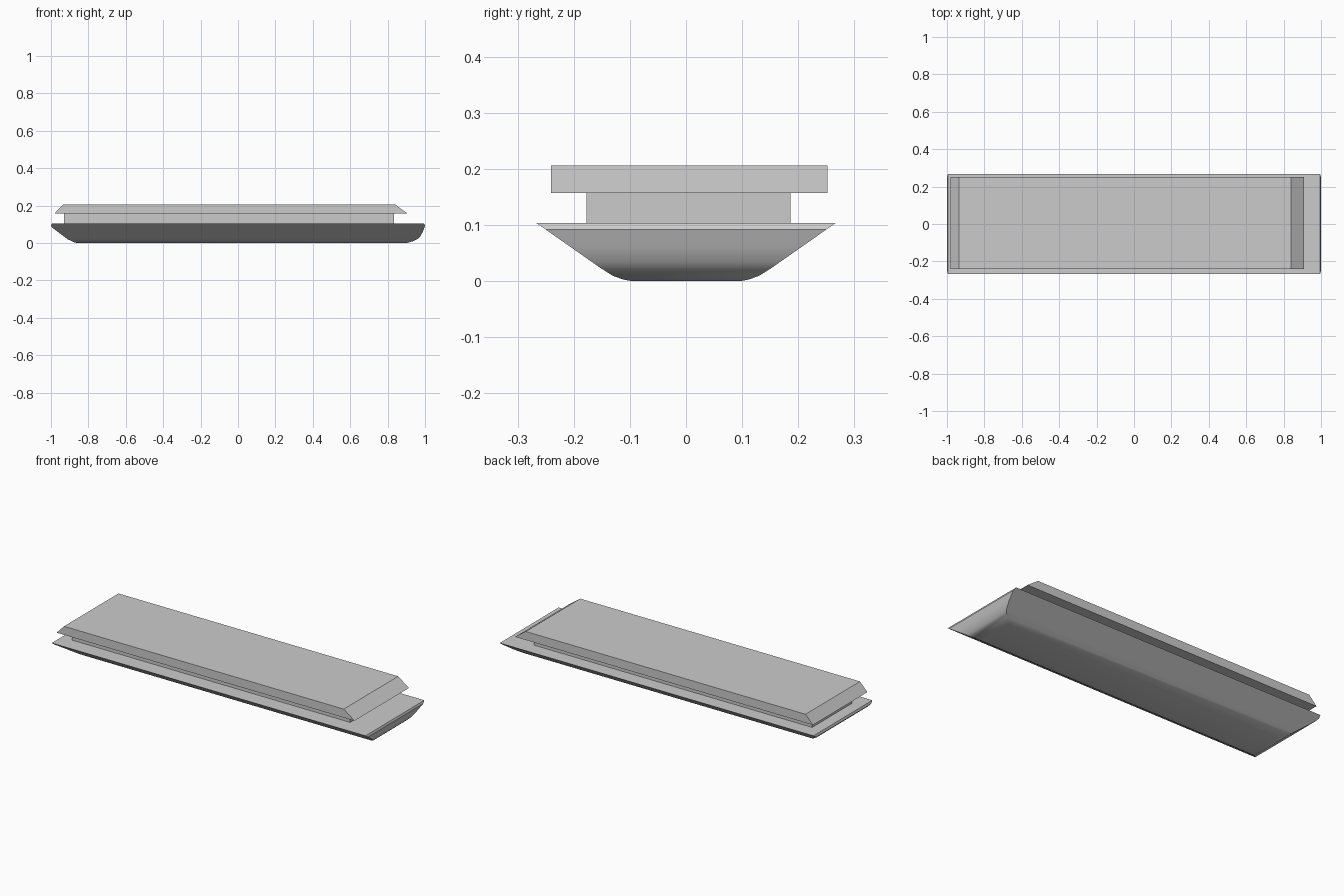
import bpy
import bmesh
import math

cube = bpy.data.objects.get("Cube")
if cube:
    bpy.data.objects.remove(cube, do_unlink=True)

grey = bpy.data.materials.new("plain grey")
grey.use_nodes = True
colour = (0.6, 0.6, 0.6, 1)
grey.diffuse_color = colour
grey.node_tree.nodes["Principled BSDF"].inputs["Base Color"].default_value = colour


def loft(name, levels):
    """Stack rectangles (z, x0, x1, y0, y1) into a closed solid."""
    bm = bmesh.new()
    rings = [[bm.verts.new(p) for p in ((x0, y0, z), (x1, y0, z), (x1, y1, z), (x0, y1, z))]
             for z, x0, x1, y0, y1 in levels]
    for low, high in zip(rings, rings[1:]):
        for i in range(4):
            j = (i + 1) % 4
            bm.faces.new((low[i], low[j], high[j], high[i]))
    bm.faces.new(rings[0][::-1])
    bm.faces.new(rings[-1])
    mesh = bpy.data.meshes.new(name)
    bm.to_mesh(mesh)
    bm.free()
    mesh.materials.append(grey)
    obj = bpy.data.objects.new(name, mesh)
    bpy.context.collection.objects.link(obj)
    return obj


def lookup(profile, z):
    """Read a (z, value) profile at height z."""
    for (z0, a), (z1, b) in zip(profile, profile[1:]):
        if z <= z1:
            return a + (b - a) * (z - z0) / (z1 - z0)
    return profile[-1][1]


# Hull: sloping sides with a rounded bilge, long swept end and blunt end
side = [(0, 0.095), (0.003, 0.112), (0.01, 0.131), (0.024, 0.153), (0.104, 0.267)]
swept_end = [(0, 0.86), (0.004, 0.875), (0.02, 0.91), (0.08, 0.99), (0.092, 1.0), (0.104, 0.995)]
blunt_end = [(0, 0.9), (0.01, 0.937), (0.022, 0.96), (0.035, 0.974), (0.06, 0.988), (0.092, 1.0), (0.104, 0.995)]
heights = sorted({z for profile in (side, swept_end, blunt_end) for z, _ in profile})
hull = loft("hull", [(z, -lookup(swept_end, z), lookup(blunt_end, z), -lookup(side, z), lookup(side, z))
                     for z in heights])
bpy.ops.object.select_all(action='DESELECT')
hull.select_set(True)
bpy.context.view_layer.objects.active = hull
bpy.ops.object.shade_smooth_by_angle(angle=math.radians(35))

# Narrow middle block
loft("middle_block", [(z, -0.93, 0.835, -0.177, 0.186) for z in (0.104, 0.158)])

# Roof slab with sloping ends
loft("roof_slab", [(0.157, -0.982, 0.908, -0.241, 0.252), (0.206, -0.935, 0.84, -0.241, 0.252)])
